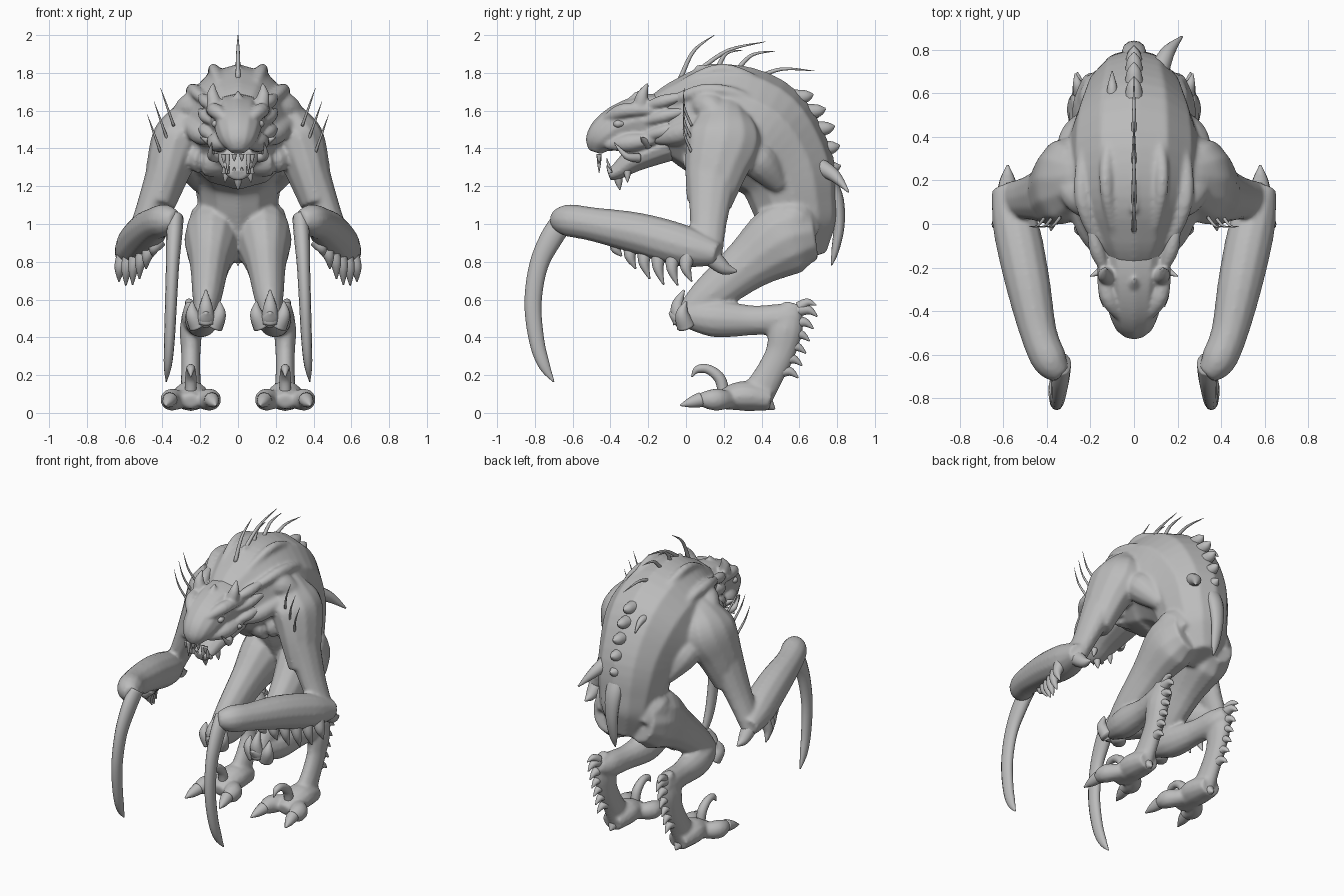
import bpy, bmesh, math
from mathutils import Vector

default_cube = bpy.data.objects.get("Cube")
if default_cube:
    bpy.data.objects.remove(default_cube)

skin = bpy.data.materials.new("grey hide")
skin.use_nodes = True
skin.diffuse_color = (.5, .5, .5, 1)
skin.node_tree.nodes["Principled BSDF"].inputs["Base Color"].default_value = skin.diffuse_color


def sweep(inner, outer, profile, wide=1.0):
    """Path from (y, z, radius) points, drifting sideways from inner to outer x."""
    last = len(profile) - 1
    return [(inner + (outer - inner) * i / last, y, z, radius * wide, radius)
            for i, (y, z, radius) in enumerate(profile)]


def fold(radius, *points):
    """Path of a skin or muscle fold, thickest in the middle."""
    last = len(points) - 1
    path = []
    for i, point in enumerate(points):
        thickness = radius * (.5 + .5 * math.sin(math.pi * i / last))
        path.append((*point, thickness, thickness))
    return path


def spike(radius, base, reach, bend=(0, 0, 0)):
    """Path of a tapering spike from its base, along reach, bowed by bend."""
    base, reach, bend = Vector(base), Vector(reach), Vector(bend)
    middle, thick, thin = base + reach / 2 + bend, radius * .7, radius * .1
    return [(*base, radius, radius), (*middle, thick, thick), (*(base + reach), thin, thin)]


def spline(points, steps):
    """Smooth a path by interpolating places and radii together."""
    points = [Vector(point) for point in points]
    result = []
    for i, (start, end) in enumerate(zip(points, points[1:])):
        before = points[max(i - 1, 0)]
        after = points[min(i + 2, len(points) - 1)]
        leaving, arriving = (end - before) / 2, (after - start) / 2
        for step in range(steps):
            t = step / steps
            blend = t * t * (3 - t - t)
            spot = start * (1 - blend) + end * blend
            spot += leaving * (t * (1 - t) ** 2) - arriving * (t * t * (1 - t))
            result.append(spot)
    return result + [points[-1]]


def tube(bm, points, flip, sides, steps=5):
    """Closed tube with elliptical rings along a smoothed path."""
    samples = spline(points, steps)
    rings = []
    for i, sample in enumerate(samples):
        ahead = samples[min(i + 1, len(samples) - 1)]
        behind = samples[max(i - 1, 0)]
        tangent = (Vector(ahead[:3]) - Vector(behind[:3])).normalized()
        guide = Vector((0, 0, 1)) if abs(tangent.x) > .9 else Vector((1, 0, 0))
        side = (guide - tangent * guide.dot(tangent)).normalized()
        other = tangent.cross(side)
        ring = []
        for k in range(sides):
            angle = math.tau * k / sides
            spot = Vector(sample[:3])
            spot += side * math.cos(angle) * max(sample[3], .001)
            spot += other * math.sin(angle) * max(sample[4], .001)
            spot.x *= flip
            ring.append(bm.verts.new(spot))
        rings.append(ring)
    for low, high in zip(rings, rings[1:]):
        for k in range(sides):
            following = (k + 1) % sides
            bm.faces.new((low[k], low[following], high[following], high[k]))
    bm.faces.new(rings[0])
    bm.faces.new(rings[-1])


def build(name, central=(), paired=(), voxel=None, sides=12):
    """Make one object; paired paths appear on both sides."""
    bm = bmesh.new()
    for path in central:
        tube(bm, path, 1, sides)
    for path in paired:
        for flip in (1, -1):
            tube(bm, path, flip, sides)
    bmesh.ops.recalc_face_normals(bm, faces=bm.faces)
    mesh = bpy.data.meshes.new(name)
    bm.to_mesh(mesh)
    bm.free()
    mesh.materials.append(skin)
    mesh.shade_smooth()
    obj = bpy.data.objects.new(name, mesh)
    bpy.context.collection.objects.link(obj)
    if voxel:
        fuse = obj.modifiers.new("fuse", "REMESH")
        fuse.mode = "VOXEL"
        fuse.voxel_size = voxel
        fuse.use_smooth_shade = True
        soften = obj.modifiers.new("soften", "SMOOTH")
        soften.iterations = 8


# Hunched trunk
trunk = sweep(0, 0, [(-.18, 1.53, .14), (-.05, 1.54, .23), (.13, 1.53, .32), (.36, 1.47, .33),
                     (.52, 1.3, .27), (.58, 1.1, .23), (.61, .95, .19), (.65, .82, .1)], .92)

# Arms
upper_arm = sweep(.2, .42, [(.23, 1.66, .06), (.21, 1.57, .14), (.2, 1.45, .2), (.16, 1.3, .17), (.12, 1.1, .12)], .72)
lower_arm = sweep(.39, .59, [(.14, 1.27, .14), (.12, 1.02, .1), (.11, .8, .08)], .7)
forearm = sweep(.6, .33, [(.17, .84, .06), (0, .88, .11), (-.25, .95, .11), (-.5, 1, .09),
                          (-.63, 1.02, .085), (-.69, 1.02, .05)], .95)

# Legs
thigh = sweep(.12, .18, [(.67, .96, .15), (.52, .92, .2), (.32, .78, .14), (.1, .6, .1),
                         (-.03, .49, .05)], .75)
shin = sweep(.17, .25, [(-.02, .52, .06), (.15, .5, .1), (.35, .49, .08), (.52, .5, .08), (.6, .53, .05)], .9)
hock = sweep(.25, .25, [(.57, .58, .05), (.53, .45, .09), (.5, .32, .08), (.44, .2, .08), (.38, .1, .09)], .65)
sole = sweep(.25, .25, [(.45, .07, .06), (.3, .09, .08), (.14, .06, .04)], 1.2)
toes = [fold(.06, (.25, .28, .07), (.25 + splay, .16, .07), (.25 + splay, .06, .07)) for splay in (-.1, .1)]

# Muscle and skin folds
spine_ridge = fold(.03, (0, .05, 1.83), (0, .3, 1.81), (0, .56, 1.66), (0, .73, 1.42), (0, .79, 1.15))
folds = [fold(.035, (.1, -.14, 1.62), (.19, -.03, 1.67), (.24, .13, 1.71), (.23, .33, 1.66), (.2, .5, 1.5)),
         fold(.03, (.06, -.12, 1.65), (.1, 0, 1.75), (.13, .2, 1.82), (.11, .42, 1.73), (.06, .6, 1.57)),
         fold(.06, (.12, -.17, 1.45), (.2, -.03, 1.48), (.28, .1, 1.55)),
         fold(.08, (.12, .03, 1.65), (.24, .12, 1.62), (.34, .2, 1.53)),
         fold(.09, (.02, .08, 1.31), (.16, .07, 1.34), (.3, .14, 1.38)),
         fold(.1, (.28, .27, 1.42), (.25, .38, 1.34), (.19, .5, 1.2)),
         fold(.11, (.12, .46, 1.02), (.15, .57, 1.02), (.14, .68, .94))]
build("body", [trunk, spine_ridge], [upper_arm, lower_arm, forearm, thigh, shin, hock, sole] + toes + folds, .011)

# Head with brows, cheeks, horns and lower jaw
skull = sweep(0, 0, [(-.02, 1.52, .18), (-.2, 1.55, .14), (-.32, 1.53, .12), (-.41, 1.48, .105),
                     (-.46, 1.43, .08), (-.48, 1.38, .035)], 1.1)
jaw = sweep(0, 0, [(-.1, 1.42, .09), (-.26, 1.35, .07), (-.36, 1.28, .045), (-.41, 1.26, .03)], 1.6)
brow = fold(.04, (.05, -.44, 1.54), (.12, -.33, 1.6), (.15, -.14, 1.6))
cheek = fold(.05, (.07, -.42, 1.42), (.11, -.3, 1.43), (.14, -.16, 1.45))
crest = spike(.045, (0, -.3, 1.6), (0, .05, .11))
horn = spike(.045, (.12, -.24, 1.62), (.01, .04, .13), (.01, -.01, 0))
ruff = [fold(.035, (.13, -.22, height), (.17, -.12, height + .03), (.2, 0, height + .06))
        for height in (1.46, 1.54, 1.62)]
build("head", [skull, jaw, crest], [brow, cheek, horn] + ruff, .008)
build("eyes", paired=[fold(.02, (.11, -.38, 1.53), (.12, -.36, 1.53), (.12, -.33, 1.53))])

# Fangs above and below, then barbs on the chin and cheeks
teeth = []
for x, length in ((.02, .04), (.055, .1), (.075, .05)):
    teeth.append(spike(.014, (x, -.46, 1.37), (0, 0, -length)))
    teeth.append(spike(.012, (x, -.4, 1.27), (0, -.02, length * .8)))
build("teeth", paired=teeth)
chin_barb = spike(.025, (0, -.36, 1.25), (0, .01, -.07))
tusk = spike(.025, (.11, -.25, 1.35), (.03, -.13, .08), (.02, 0, -.03))
cheek_barb = spike(.025, (.12, -.2, 1.42), (.08, -.04, .04))
jaw_barb = spike(.02, (.06, -.31, 1.28), (.01, 0, -.06))
build("jaw_barbs", [chin_barb], [tusk, cheek_barb, jaw_barb])

# Scythe blades growing from the wrists
scythe = sweep(.33, .38, [(-.64, 1.03, .06), (-.71, .93, .06), (-.78, .78, .05), (-.81, .58, .045),
                          (-.79, .38, .04), (-.75, .25, .03), (-.7, .165, .004)], .7)
build("scythe_blades", paired=[scythe])

# Barbs beneath the forearms and at the elbows
forearm_barbs = [spike(.05, (.58, .14, .82), (0, .13, -.07), (0, 0, -.02))]
for i in range(6):
    along = i / 5
    drop = .08 + .11 * math.sin(math.pi * (.2 + along * .8))
    root = Vector((.6, .01, .84)).lerp(Vector((.42, -.36, .91)), along)
    forearm_barbs.append(spike(.042, root, (.03, .02, -drop), (.01, -.02, 0)))
build("forearm_barbs", paired=forearm_barbs)

# Knee guards
knee_guards = [spike(.05, (.17, -.02, .48), (0, .01, .17), (0, -.03, 0)),
               spike(.055, (.17, -.02, .5), (0, -.07, .03))]
for splay in (-.06, .06):
    knee_guards.append(spike(.05, (.17 + splay * .7, 0, .46), (splay / 2, 0, .13), (splay / 4, -.02, 0)))
build("knee_guards", paired=knee_guards)

# Barbs down the back of each hock
hock_barbs = [spike(.03, (.25, .6, .56), (.02, .09, .01), (0, 0, .02))]
for i in range(6):
    hock_barbs.append(spike(.035, (.25, .58 - i * .02, .54 - i * .065), (.01, .115, -.03), (0, .01, .02)))
build("hock_barbs", paired=hock_barbs)

# Foot claws, with a hooked one rising in the middle
hook = sweep(.25, .25, [(.2, .1, .03), (.18, .18, .03), (.12, .23, .025), (.06, .23, .02), (.03, .19, .003)])
heel = spike(.05, (.25, .4, .07), (0, .07, -.05))
claws = [spike(.04, (.25 + splay, .08, .07), (splay / 5, -.11, -.03)) for splay in (-.11, .11)]
build("foot_claws", paired=[hook, heel] + claws)

# Long quills along the crown of the back
quills = []
for i, reach in enumerate(((.18, .23), (.35, .15), (.13, .09), (.2, .1), (.31, .04))):
    base = (0, -.03 + i * .1, 1.83 - .015 * (i - 2) ** 2)
    quills.append(spike(.013, base, (0, *reach), (0, -.02, .03)))
build("back_quills", quills)

# Short quills on the shoulders
shoulder_quills = [spike(.008, (.34 + i * .035, .03, 1.52 - i * .07), (.07, -.04, .2), (0, -.02, 0))
                   for i in range(3)]
build("shoulder_quills", paired=shoulder_quills)

# Knobs down the spine, with one long side thorn and one small one
knobs = []
for i in range(6):
    angle = math.radians(52 - i * 14)
    knobs.append(spike(.045, (0, .33 + .38 * math.cos(angle), 1.32 + .44 * math.sin(angle)), (0, .11, .02), (0, .02, 0)))
thorn = spike(.05, (.1, .66, 1.33), (.12, .2, -.16), (-.01, .02, .01))
small_thorn = spike(.03, (-.1, .55, 1.62), (0, .15, -.06), (0, .01, .03))
build("spine_knobs", knobs + [thorn, small_thorn])

# Tail
build("tail", [sweep(0, 0, [(.72, 1.28, .04), (.79, 1.15, .04), (.81, 1, .03), (.79, .86, .02), (.77, .78, .003)], 1.4)])
